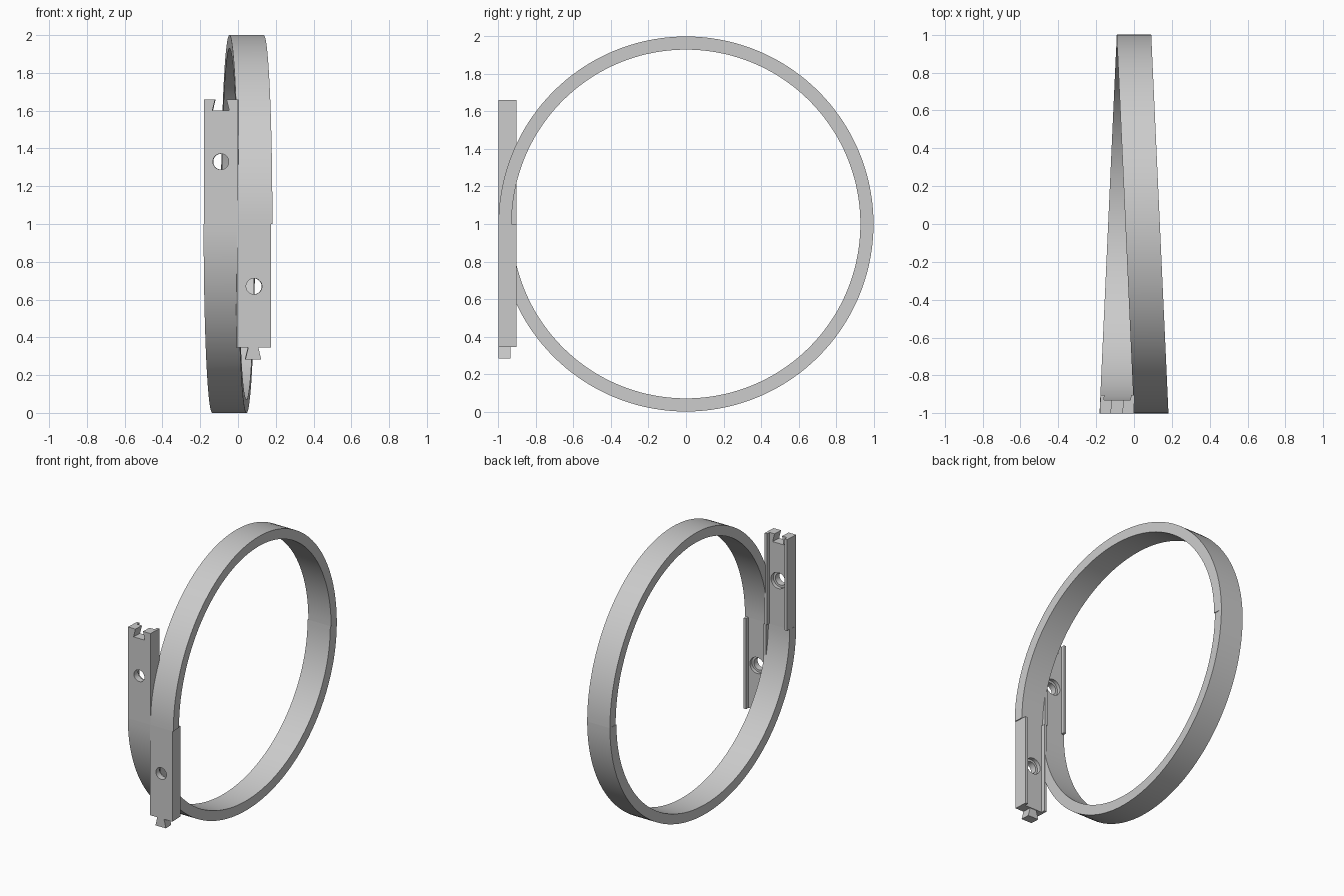
import bpy
import bmesh
import math
from mathutils import Matrix, Vector

if "Cube" in bpy.data.objects:
    bpy.data.objects.remove(bpy.data.objects["Cube"], do_unlink=True)

OUTER, INNER = 1.0, 0.93      # band radii
HALF = 0.091                  # half the band width
LEAN = 0.0455                 # sideways lean of each half towards the front
RAIL = -0.903                 # inner face of the strap rails

grey = bpy.data.materials.new("plain grey")
grey.use_nodes = True
colour = (0.6, 0.6, 0.6, 1)
grey.diffuse_color = colour
grey.node_tree.nodes["Principled BSDF"].inputs["Base Color"].default_value = colour


def make_object(name, bm):
    bmesh.ops.recalc_face_normals(bm, faces=bm.faces)
    mesh = bpy.data.meshes.new(name)
    bm.to_mesh(mesh)
    bm.free()
    mesh.materials.append(grey)
    obj = bpy.data.objects.new(name, mesh)
    bpy.context.collection.objects.link(obj)
    return obj


def prism(name, points, axis, start, end):
    """Extrude a closed outline along y or z."""
    bm = bmesh.new()
    place = (lambda a, b, d: (a, d, b)) if axis == "y" else (lambda a, b, d: (a, b, d))
    face = bm.faces.new([bm.verts.new(place(a, b, start)) for a, b in points])
    moved = bmesh.ops.extrude_face_region(bm, geom=[face])["geom"]
    step = Vector(place(0, 0, end - start))
    bmesh.ops.translate(bm, vec=step, verts=[v for v in moved if isinstance(v, bmesh.types.BMVert)])
    return make_object(name, bm)


def circle(x, z, radius, count=48):
    return [(x + radius * math.cos(math.tau * i / count),
             z + radius * math.sin(math.tau * i / count)) for i in range(count)]


def combine(obj, tool, operation):
    """Apply one boolean and discard the tool."""
    mod = obj.modifiers.new("cut", "BOOLEAN")
    mod.operation, mod.solver, mod.object = operation, "EXACT", tool
    tool.hide_render = True
    graph = bpy.context.evaluated_depsgraph_get()
    obj.data = bpy.data.meshes.new_from_object(obj.evaluated_get(graph))
    obj.modifiers.clear()
    bpy.data.objects.remove(tool, do_unlink=True)


def half_band(name, segments=72):
    """Upper half ring with a rectangular section."""
    bm = bmesh.new()
    section = [(-HALF, OUTER), (HALF, OUTER), (HALF, INNER), (-HALF, INNER)]
    face = bm.faces.new([bm.verts.new((x, -r, 0)) for x, r in section])
    bmesh.ops.spin(bm, geom=[face] + face.edges[:] + face.verts[:], cent=(0, 0, 0),
                   axis=(1, 0, 0), angle=-math.pi, steps=segments)
    # Keep the swept shell and rebuild both end caps cleanly
    bmesh.ops.remove_doubles(bm, verts=bm.verts, dist=1e-5)
    caps = [f for f in bm.faces if all(abs(v.co.z) < 1e-4 for v in f.verts)]
    bmesh.ops.delete(bm, geom=caps, context="FACES_ONLY")
    bmesh.ops.holes_fill(bm, edges=[e for e in bm.edges if e.is_boundary], sides=4)
    return make_object(name, bm)


def strap(name, length, shift):
    """Straight strap with side rails, a recessed back and a screw hole."""
    w = HALF - 0.001
    lip = w - 0.02
    outline = [(-w, -OUTER), (w, -OUTER), (w, RAIL), (lip, RAIL),
               (lip, -INNER), (-lip, -INNER), (-lip, RAIL), (-w, RAIL)]
    obj = prism(name, [(x + shift, y) for x, y in outline], "z", 0, -length)
    hole_z = -0.33
    combine(obj, prism("hole_cutter", circle(shift, hole_z, 0.042), "y", -1.1, -0.8), "DIFFERENCE")
    combine(obj, prism("bore_cutter", circle(shift, hole_z, 0.058), "y", -0.955, -0.8), "DIFFERENCE")
    return obj


def dovetail(x, narrow, wide, z_narrow, z_wide):
    return [(x - narrow, z_narrow), (x + narrow, z_narrow), (x + wide, z_wide), (x - wide, z_wide)]


def finish(obj, turned):
    """Lean the part sideways and place it, turned over for the right half."""
    for v in obj.data.vertices:
        v.co.x += LEAN * (1 - v.co.y)
    turn = Matrix.Rotation(math.pi if turned else 0, 4, "Y")
    obj.data.transform(Matrix.Translation((0, 0, 1)) @ turn)
    bpy.ops.object.select_all(action="DESELECT")
    obj.select_set(True)
    bpy.context.view_layer.objects.active = obj
    bpy.ops.object.shade_smooth_by_angle(angle=math.radians(30))


# Upper band half, and the lower one turned over
finish(half_band("upper_band"), False)
finish(half_band("lower_band"), True)

# Left strap hangs down and ends in a dovetail tenon
left = strap("left_strap", 0.655, -0.006)
finish(left, False)
tenon = prism("dovetail_tenon", dovetail(-0.01, 0.027, 0.042, -0.655, -0.717), "y", -OUTER, -0.935)
finish(tenon, False)

# Right strap points up and has a matching dovetail slot
right = strap("right_strap", 0.66, 0)
slot = prism("slot_cutter", dovetail(0, 0.03, 0.045, -0.661, -0.6), "y", -1.1, -0.8)
combine(right, slot, "DIFFERENCE")
finish(right, True)
